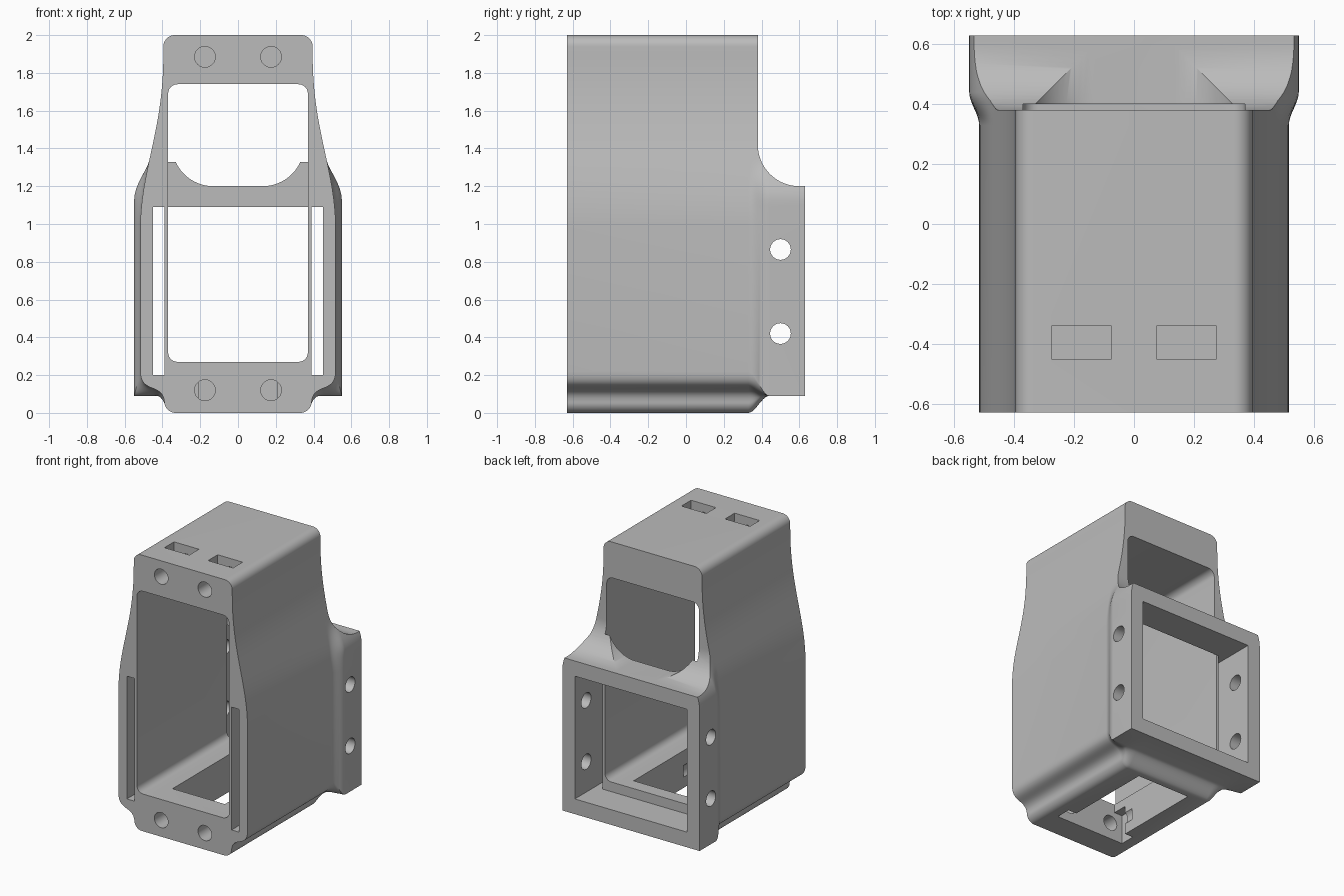
import bpy
import bmesh
from math import sin, cos, pi, radians, sqrt
from mathutils import Vector
from mathutils.geometry import interpolate_bezier

cube = bpy.data.objects.get("Cube")
if cube:
    bpy.data.objects.remove(cube, do_unlink=True)

grey = bpy.data.materials.new("plain_grey")
grey.use_nodes = True
colour = (0.5, 0.5, 0.5, 1)
grey.diffuse_color = colour
grey.node_tree.nodes["Principled BSDF"].inputs["Base Color"].default_value = colour


def smooth(t):
    t = min(max(t, 0), 1)
    return t * t * (3 - 2 * t)


def arc(cu, cv, r, start, end, n=10):
    angles = [radians(start + (end - start) * i / n) for i in range(n + 1)]
    return [(cu + r * cos(a), cv + r * sin(a)) for a in angles]


def bezier(*points, n=16):
    knots = [Vector((u, v, 0)) for u, v in points]
    return [(p.x, p.y) for p in interpolate_bezier(*knots, n)]


def mirrored(half):
    return half + [(-u, v) for u, v in reversed(half)]


def rectangle(u0, u1, v0, v1):
    return [(u0, v0), (u1, v0), (u1, v1), (u0, v1)]


def loft(name, sections, place):
    """Skin matching closed sections, given as (depth, points)."""
    bm = bmesh.new()
    rings = [[bm.verts.new(place(u, v, depth)) for u, v in points]
             for depth, points in sections]
    for a, b in zip(rings, rings[1:]):
        for i in range(len(a)):
            j = (i + 1) % len(a)
            bm.faces.new((a[i], a[j], b[j], b[i]))
    bm.faces.new(rings[0])
    bm.faces.new(rings[-1])
    bmesh.ops.recalc_face_normals(bm, faces=bm.faces)
    mesh = bpy.data.meshes.new(name)
    bm.to_mesh(mesh)
    bm.free()
    mesh.materials.append(grey)
    obj = bpy.data.objects.new(name, mesh)
    bpy.context.collection.objects.link(obj)
    return obj


along = {"x": lambda u, v, d: (d, u, v),
         "y": lambda u, v, d: (u, d, v),
         "z": lambda u, v, d: (u, v, d)}


# Half outline of the body, from the foot up to the roof
foot = arc(0.33, 0.06, 0.06, -90, 0) + bezier((0.39, 0.06), (0.40, 0.16), (0.517, 0.10), (0.517, 0.22))[1:]
shoulder = bezier((0.517, 1.0), (0.51, 1.3), (0.395, 1.5), (0.395, 1.9), n=28)
roof = arc(0.335, 1.94, 0.06, 0, 90)
body_half = foot + shoulder + roof

# Matching half outline of the rear collar
collar_half = []
for i, (x, z) in enumerate(body_half):
    if i < len(foot):
        collar_half.append((0.33 + 0.22 * i / (len(foot) - 1), 0.09))
    else:
        collar_half.append((0.55 + (x - 0.55) * smooth((z - 1.12) / 0.22), z))

# Housing: straight body that flares into the collar
steps = 10
sections = [(-0.63, mirrored(body_half))]
for i in range(steps + 1):
    t = i / steps
    k = smooth(t)
    half = [(a + (c - a) * k, b + (d - b) * k)
            for (a, b), (c, d) in zip(body_half, collar_half)]
    sections.append((0.33 + 0.11 * t, mirrored(half)))
sections.append((0.63, mirrored(collar_half)))
housing = loft("housing", sections, along["y"])


def cut(points, axis, lo, hi):
    cutter = loft("cutter", [(lo, points), (hi, points)], along[axis])
    cutter.hide_render = True
    mod = housing.modifiers.new("cut", "BOOLEAN")
    mod.operation = "DIFFERENCE"
    mod.solver = "EXACT"
    mod.object = cutter
    bpy.context.view_layer.objects.active = housing
    bpy.ops.object.modifier_apply(modifier=mod.name)
    bpy.data.objects.remove(cutter, do_unlink=True)


# Concave sweep from the rear wall down to the collar
sweep = arc(0.60, 1.42, 0.22, 180, 270, 16)
cut([(0.38, 2.1)] + sweep + [(0.7, 1.2), (0.7, 2.1)], "x", -1, 1)

# Main opening with rounded corners
opening = arc(0.32, 0.32, 0.05, -90, 0, 6) + arc(0.32, 1.69, 0.05, 0, 90, 6)
cut(mirrored(opening), "y", -0.7, 0.40)

# Arched dip over the collar
dip = arc(0.13, 1.42, 0.22, -90, -17.5, 14) + [(0.37, 1.354), (0.37, 1.6)]
cut(mirrored(dip), "y", 0.36, 0.7)

# Collar window and the two side slots that run into it
cut(rectangle(-0.45, 0.45, 0.2, 1.09), "y", 0.40, 0.7)
for side in (-1, 1):
    cut(rectangle(side * 0.42 - 0.03, side * 0.42 + 0.03, 0.2, 1.09), "y", -0.7, 0.41)

# Floor window
cut(rectangle(-0.21, 0.21, -0.45, 0.3), "z", -0.1, 0.4)

# Front screw holes and their nut pockets
for side in (-1, 1):
    x = side * 0.175
    pocket = rectangle(x - 0.1, x + 0.1, -0.45, -0.34)
    cut(pocket, "z", 1.79, 2.1)
    cut(pocket, "z", -0.1, 0.21)
    for z in (0.12, 1.885):
        cut(arc(x, z, 0.055, 0, 345, 23), "y", -0.7, -0.27)

# Collar cross holes
for z in (0.42, 0.865):
    cut(arc(0.5, z, 0.055, 0, 345, 23), "x", -0.7, 0.7)

# Smooth the curves, keep the edges crisp
bpy.ops.object.select_all(action="DESELECT")
housing.select_set(True)
bpy.context.view_layer.objects.active = housing
bpy.ops.object.shade_smooth_by_angle(angle=radians(30))
